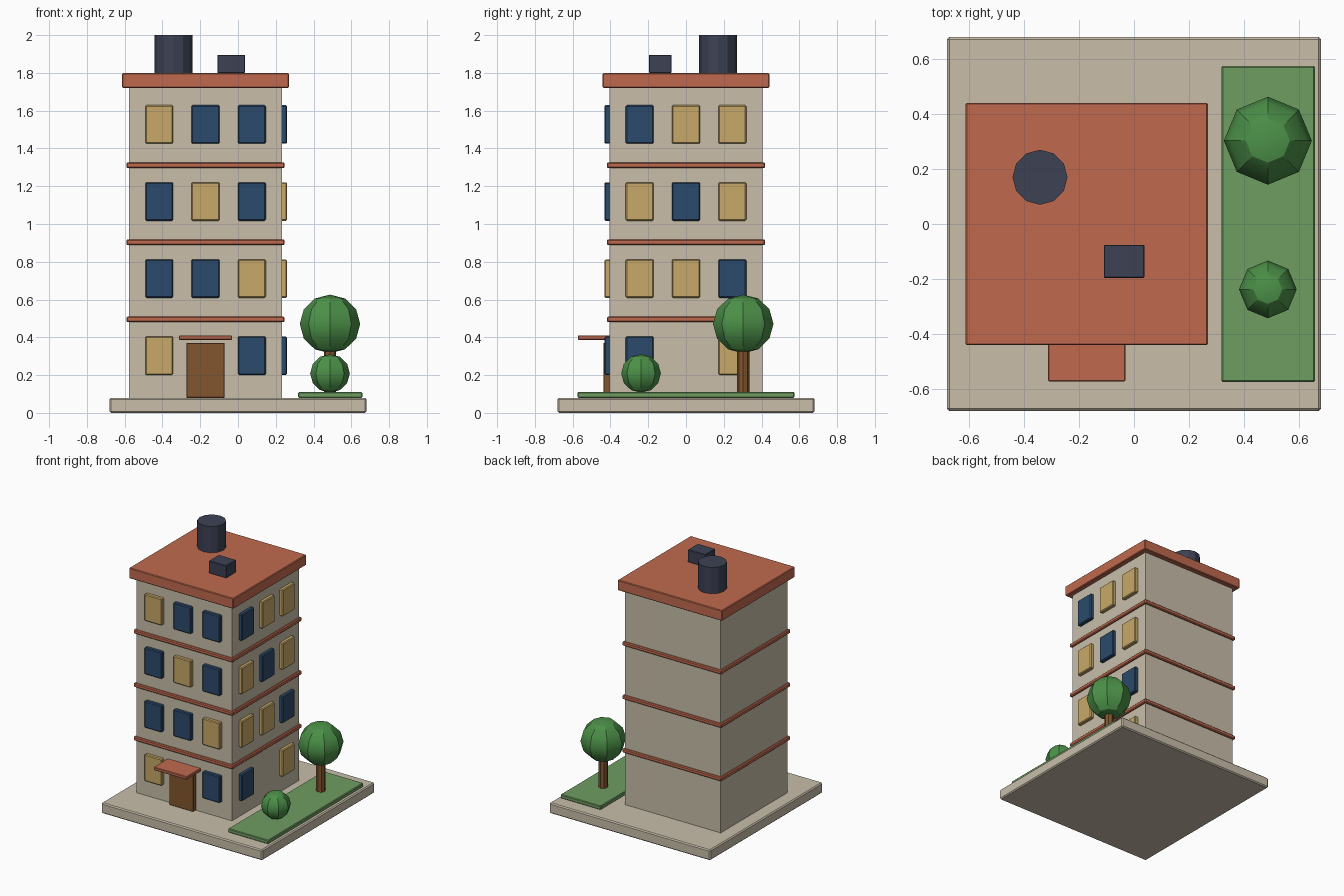
import bpy
import math

cube = bpy.data.objects.get("Cube")
if cube:
    bpy.data.objects.remove(cube, do_unlink=True)


def material(name, rgb):
    """Flat material from 0-255 display values, converted to linear."""
    linear = [((c / 255 + 0.055) / 1.055) ** 2.4 for c in rgb]
    mat = bpy.data.materials.new(name)
    mat.use_nodes = True
    mat.diffuse_color = (*linear, 1)
    mat.node_tree.nodes["Principled BSDF"].inputs["Base Color"].default_value = (*linear, 1)
    return mat


STONE = material("pale stone", (200, 190, 170))
CLAY = material("terracotta", (192, 106, 78))
GRASS = material("grass green", (112, 157, 98))
LEAF = material("leaf green", (76, 145, 72))
NAVY = material("dark glass", (43, 74, 107))
AMBER = material("lit glass", (200, 169, 104))
WOOD = material("brown wood", (130, 86, 46))
SLATE = material("slate", (60, 65, 84))


def finish(name, mat):
    obj = bpy.context.object
    obj.name = name
    obj.data.materials.append(mat)
    return obj


def box(name, mat, centre, size, bottom, top, bevel=0.0):
    """Upright box given by its plan centre, plan size and height range."""
    bpy.ops.mesh.primitive_cube_add(size=1, location=(*centre, (bottom + top) / 2))
    obj = finish(name, mat)
    obj.scale = (*size, top - bottom)
    bpy.ops.object.transform_apply(location=False, rotation=False, scale=True)
    if bevel:
        mod = obj.modifiers.new("soft edges", "BEVEL")
        mod.width = bevel
        mod.segments = 1
    return obj


def cylinder(name, mat, centre, radius, bottom, top, sides):
    bpy.ops.mesh.primitive_cylinder_add(
        vertices=sides, radius=radius, depth=top - bottom,
        location=(*centre, (bottom + top) / 2))
    return finish(name, mat)


def foliage(name, centre, radius):
    bpy.ops.mesh.primitive_uv_sphere_add(segments=8, ring_count=6, radius=radius, location=centre)
    obj = finish(name, LEAF)
    obj.scale.z = 0.97
    bpy.ops.object.shade_smooth_by_angle(angle=math.radians(30))
    return obj


CX = -0.172          # plan centre of the tower
HALF = 0.404         # half width of the tower
GROUND = 0.08
FLOOR = 0.408        # storey height
STEP = 0.245         # window spacing

# Plinth and tower
box("plinth", STONE, (0, 0), (1.36, 1.36), 0, GROUND, 0.008)
box("tower", STONE, (CX, 0), (2 * HALF, 2 * HALF), GROUND, 1.72)
box("roof_slab", CLAY, (CX, 0), (0.882, 0.882), 1.72, 1.80, 0.005)
for level in (1, 2, 3):
    z = GROUND + 0.007 + FLOOR * level
    box(f"floor_band_{level}", CLAY, (CX, 0), (0.838, 0.838), z - 0.015, z + 0.015, 0.006)

# Windows on the front and the left side, with a diagonal pattern of lit rooms
for level in range(4):
    z = 0.303 + FLOOR * level
    for i in range(3):
        if level == 0 and i == 1:
            continue
        offset = (i - 1) * STEP
        diagonal = (i + level) % 3 == 0
        box(f"front_window_{level}_{i}", AMBER if diagonal else NAVY,
            (CX + offset, -HALF), (0.148, 0.054), z - 0.102, z + 0.102, 0.006)
        box(f"side_window_{level}_{i}", NAVY if diagonal else AMBER,
            (CX + HALF, offset), (0.054, 0.148), z - 0.102, z + 0.102, 0.006)

# Entrance
box("door", WOOD, (CX, -HALF), (0.202, 0.068), GROUND, 0.371, 0.003)
box("door_canopy", CLAY, (CX, -0.485), (0.282, 0.176), 0.386, 0.41, 0.004)

# Roof equipment
cylinder("water_tank", SLATE, (-0.342, 0.17), 0.1, 1.80, 2.0, 12)
box("roof_vent", SLATE, (-0.036, -0.136), (0.147, 0.12), 1.80, 1.895, 0.003)

# Garden strip
box("lawn", GRASS, (0.488, 0), (0.34, 1.15), GROUND, 0.11, 0.005)
cylinder("tree_trunk", WOOD, (0.487, 0.303), 0.032, 0.11, 0.36, 8)
foliage("tree_crown", (0.487, 0.303, 0.471), 0.16)
foliage("bush", (0.487, -0.238, 0.209), 0.105)
